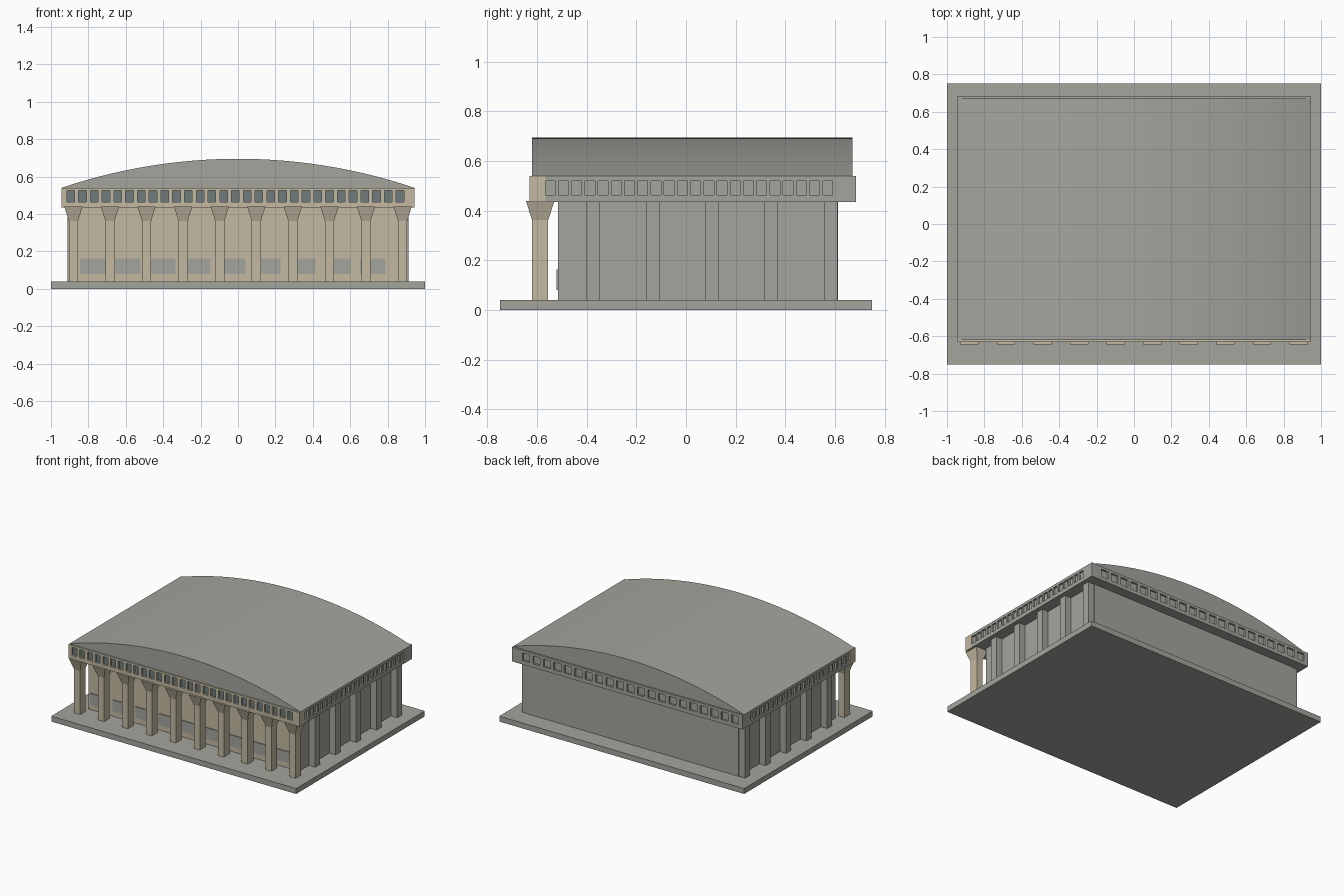
import bpy, math

if "Cube" in bpy.data.objects:
    bpy.data.objects.remove(bpy.data.objects["Cube"])


def material(name, rgb):
    m = bpy.data.materials.new(name)
    m.diffuse_color = (*rgb, 1)
    m.use_nodes = True
    m.node_tree.nodes["Principled BSDF"].inputs["Base Color"].default_value = m.diffuse_color
    return m


GRAY = material("gray concrete", (0.37, 0.375, 0.34))
TAN = material("tan stone", (0.55, 0.49, 0.365))
GLASS = material("dark glass", (0.165, 0.20, 0.205))


def build(name, verts, faces, *mats):
    me = bpy.data.meshes.new(name)
    me.from_pydata(verts, [], faces)
    for m in mats:
        me.materials.append(m)
    me.update()
    ob = bpy.data.objects.new(name, me)
    bpy.context.collection.objects.link(ob)
    return ob


QUADS = [(0, 3, 2, 1), (4, 5, 6, 7), (0, 1, 5, 4), (1, 2, 6, 5), (2, 3, 7, 6), (3, 0, 4, 7)]


def rect(x0, x1, y0, y1, z):
    return [(x0, y0, z), (x1, y0, z), (x1, y1, z), (x0, y1, z)]


def boxes(name, items, *mats):
    """One object made of (x0, x1, y0, y1, z0, z1) boxes."""
    verts, faces = [], []
    for x0, x1, y0, y1, z0, z1 in items:
        n = len(verts)
        verts += rect(x0, x1, y0, y1, z0) + rect(x0, x1, y0, y1, z1)
        faces += [tuple(n + i for i in q) for q in QUADS]
    return build(name, verts, faces, *mats)


def paint_front(ob):
    """Second material on faces that look to the front."""
    for p in ob.data.polygons:
        p.material_index = 1 if p.normal.y < -0.9 else 0


def window_band(a0, a1, z0, z1, first, last, count, width, s0, s1):
    """Rails and mullions as (a0, a1, z0, z1), leaving openings."""
    pitch = (last - first - width) / (count - 1)
    starts = [first + i * pitch for i in range(count)]
    lefts = [a0] + [s + width for s in starts]
    rights = starts + [a1]
    parts = [(a0, a1, z0, s0), (a0, a1, s1, z1)]
    return parts + [(l, r, s0, s1) for l, r in zip(lefts, rights)]


# Plinth and hall
boxes("plinth", [(-1, 1, -0.75, 0.75, 0, 0.04)], GRAY)
hall = boxes("hall", [(-0.86, 0.86, -0.515, 0.613, 0.04, 0.436)], GRAY, TAN)
paint_front(hall)

# Side piers
piers = []
for i in range(5):
    y = -0.4 + i * 0.239
    for x in (-0.885, 0.885):
        piers.append((x - 0.026, x + 0.026, y, y + 0.054, 0.04, 0.436))
boxes("side_piers", piers, GRAY)

# Ground-floor windows on the front wall
boxes("ground_windows", [(-0.845 + i * 0.187, -0.708 + i * 0.187, -0.522, -0.514, 0.08, 0.163)
                         for i in range(9)], GRAY)

# Front columns with flared capitals
for i in range(10):
    x, y = -0.88 + i * 1.76 / 9, -0.5875
    verts = []
    for hx, hy, z in ((0.0245, 0.0325, 0.04), (0.0245, 0.0325, 0.362), (0.049, 0.0575, 0.44)):
        verts += rect(x - hx, x + hx, y - hy, y + hy, z)
    faces = [(3, 2, 1, 0), (8, 9, 10, 11)]
    for k in (0, 4):
        faces += [(k + j, k + (j + 1) % 4, k + 4 + (j + 1) % 4, k + 4 + j) for j in range(4)]
    build("front_column", verts, faces, TAN)

# Cornice core, set back behind the window openings
Z0, Z1, D = 0.435, 0.54, 0.014
X, YF, YB, YT = 0.943, -0.63, 0.685, -0.567
core = boxes("cornice_core", [(-X + D, X - D, YF + D, YB - D, Z0, Z1)], GRAY, GLASS)
paint_front(core)

# Cornice frames: front in tan, sides and back in gray
front = window_band(-X, X, Z0, Z1, -0.915, 0.887, 29, 0.041, 0.465, 0.525)
boxes("cornice_front", [(a, b, YF, YF + D, c, d) for a, b, c, d in front], TAN)
boxes("cornice_front_corners", [(s * X - D / 2 - s * D / 2, s * X + D / 2 - s * D / 2,
                                 YF + D, YT, Z0, Z1) for s in (-1, 1)], TAN)
back = window_band(-X, X, Z0, Z1, -0.91, 0.857, 21, 0.058, 0.463, 0.521)
boxes("cornice_back", [(a, b, YB - D, YB, c, d) for a, b, c, d in back], GRAY)
side = window_band(YT, YB - D, Z0, Z1, YT, 0.591, 22, 0.04, 0.463, 0.52)[:]
side = [p for p in side if p[1] - p[0] > 1e-4]
for name, x0, x1 in (("cornice_left", -X, -X + D), ("cornice_right", X - D, X)):
    boxes(name, [(x0, x1, a, b, c, d) for a, b, c, d in side], GRAY)

# Barrel roof: a shallow circular arc
N, RISE = 48, 0.155
R = (X * X + RISE * RISE) / (2 * RISE)
half = math.asin(X / R)
arc = []
for i in range(N + 1):
    t = -half + 2 * half * i / N
    arc.append((R * math.sin(t), Z1 + RISE - R + R * math.cos(t)))
verts = [(x, y, z) for y in (-0.62, 0.671) for x, z in arc]
M = N + 1
faces = [(i, i + 1, M + i + 1, M + i) for i in range(N)]
faces += [tuple(range(N, -1, -1)), tuple(range(M, 2 * M)), (0, M, 2 * M - 1, N)]
# Gable ends and underside are wound outward
faces[N:] = [tuple(reversed(f)) for f in faces[N:]]
roof = build("barrel_roof", verts, [tuple(f) for f in faces], GRAY)
faces_up = roof.data.polygons[0].normal.z
if faces_up < 0:
    roof.data.flip_normals()
bpy.context.view_layer.objects.active = roof
roof.select_set(True)
bpy.ops.object.mode_set(mode='EDIT')
bpy.ops.mesh.select_all(action='SELECT')
bpy.ops.mesh.normals_make_consistent(inside=False)
bpy.ops.object.mode_set(mode='OBJECT')
bpy.ops.object.shade_smooth_by_angle(angle=math.radians(30))
